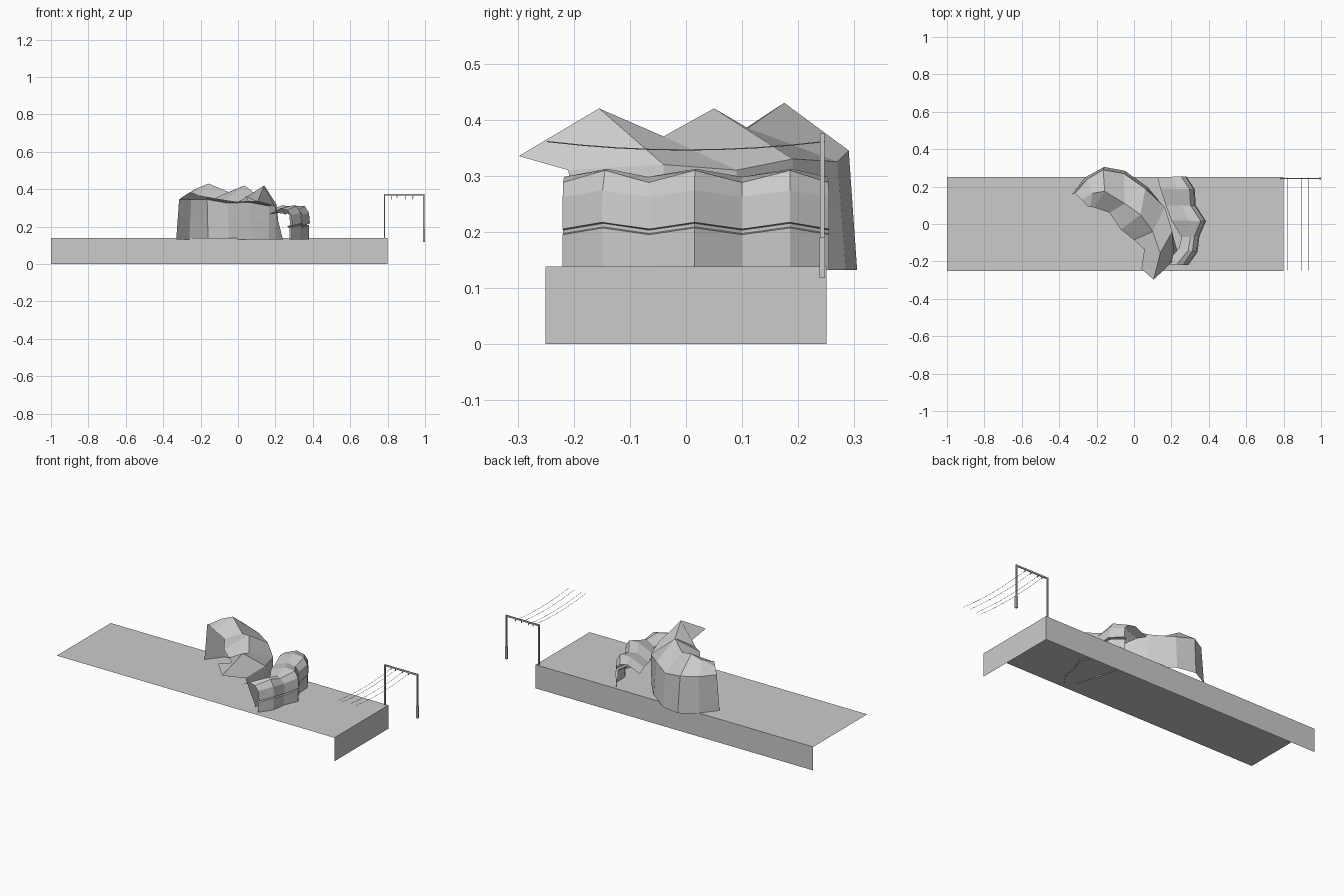
import bpy, bmesh
from mathutils import Vector

if "Cube" in bpy.data.objects:
    bpy.data.objects.remove(bpy.data.objects["Cube"])


def make_mesh(name, verts, faces):
    me = bpy.data.meshes.new(name)
    me.from_pydata(verts, [], faces)
    me.update()
    ob = bpy.data.objects.new(name, me)
    bpy.context.collection.objects.link(ob)
    return ob


def loft(name, stations):
    """Open faceted sheet through equal-length rows of points."""
    n = len(stations[0])
    verts = [p for s in stations for p in s]
    faces = [(i * n + j, i * n + j + 1, (i + 1) * n + j + 1, (i + 1) * n + j)
             for i in range(len(stations) - 1) for j in range(n - 1)]
    return make_mesh(name, verts, faces)


def box(name, lo, hi):
    v = [(x, y, z) for x in (lo[0], hi[0]) for y in (lo[1], hi[1]) for z in (lo[2], hi[2])]
    f = [(0, 1, 3, 2), (4, 6, 7, 5), (0, 4, 5, 1), (2, 3, 7, 6), (0, 2, 6, 4), (1, 5, 7, 3)]
    return make_mesh(name, v, f)


# Platform: open sheet with top, back wall and right end wall
H = 0.138
make_mesh("platform",
          [(-1, -.25, H), (.8, -.25, H), (.8, .25, H), (-1, .25, H),
           (.8, -.25, 0), (.8, .25, 0), (-1, .25, 0)],
          [(0, 1, 2, 3), (1, 4, 5, 2), (3, 2, 5, 6)])

# Large rock: front edge, ridge, shoulder, then wall to the ground on the back
rock = [
    ((-.25, .095, .38), (-.28, .13, .37), (-.315, .165, .345), (-.33, .16)),
    ((-.235, .092, .375), (-.22, .165, .405), (-.25, .24, .345), (-.26, .25)),
    ((-.21, .088, .365), (-.157, .175, .43), (-.165, .29, .345), (-.16, .305)),
    ((-.13, .06, .35), (-.05, .11, .385), (-.055, .27, .325), (-.05, .285)),
    ((-.07, -.03, .34), (.035, .05, .42), (.06, .19, .33), (.075, .195)),
    ((0, -.085, .33), (.10, -.04, .37), (.165, .09, .31), (.165, .085)),
    ((.055, -.135, .335), (.14, -.155, .42), (.205, -.04, .32), (.20, -.04)),
    ((.04, -.24, .365), (.105, -.298, .335), (.195, -.21, .31), (.24, -.174)),
]
rows = []
for edge, ridge, shoulder, foot in rock:
    s = Vector(shoulder)
    b = Vector((foot[0], foot[1], .132))
    m = s.lerp(b, .45)
    rows.append([edge, ridge, shoulder, tuple(m), tuple(b)])
loft("large_rock", rows)

# Small rock: curved, grooved wall with a sloping zigzag cap
outer = [(.28, .255), (.325, .185), (.33, .10), (.385, .015), (.35, -.065), (.34, -.15), (.29, -.22)]
inner = [(.125, .25), (.14, .19), (.17, .10), (.20, .02), (.255, -.07), (.24, -.13), (.165, -.215)]
rows = []
for i, (o, q) in enumerate(zip(outer, inner)):
    o, q = Vector(o), Vector(q)
    d = (q - o).normalized()
    z = .012 * (i % 2)

    def at(off, h):
        p = o + d * off
        return (p.x, p.y, h)
    mid = o.lerp(q, .5)
    rows.append([at(.005, .132), at(.005, .195 + z), at(.016, .197 + z), at(.016, .203 + z),
                 at(0, .205 + z), at(.006, .262 + z), at(.028, .288 + z * 1.8),
                 (mid.x, mid.y, .298 + z * 1.2), (q.x, q.y, .265 + z)])
loft("small_rock", rows)

# Overhead line gantry
Y = .243
for name, x, z0 in (("left_post", .784, .138), ("right_post", .993, .118)):
    box(name, (x - .003, Y - .004, z0), (x + .003, Y + .004, .375))
box("right_post_base", (.988, Y - .005, .118), (1.0, Y + .005, .19))
box("crossbar", (.781, Y - .003, .366), (.997, Y + .003, .375))

# Sagging wires and their hangers
for i, x in enumerate((.822, .85, .897, .935)):
    box("hanger_%d" % i, (x - .002, Y - .002, .355), (x + .002, Y + .002, .367))
    cu = bpy.data.curves.new("wire_%d" % i, 'CURVE')
    cu.dimensions = '3D'
    cu.bevel_depth = .001
    cu.bevel_resolution = 0
    sp = cu.splines.new('POLY')
    sp.points.add(8)
    for k, p in enumerate(sp.points):
        t = k / 4 - 1
        p.co = (x, t * .248, .346 + .015 * t * t, 1)
    ob = bpy.data.objects.new("wire_%d" % i, cu)
    bpy.context.collection.objects.link(ob)
